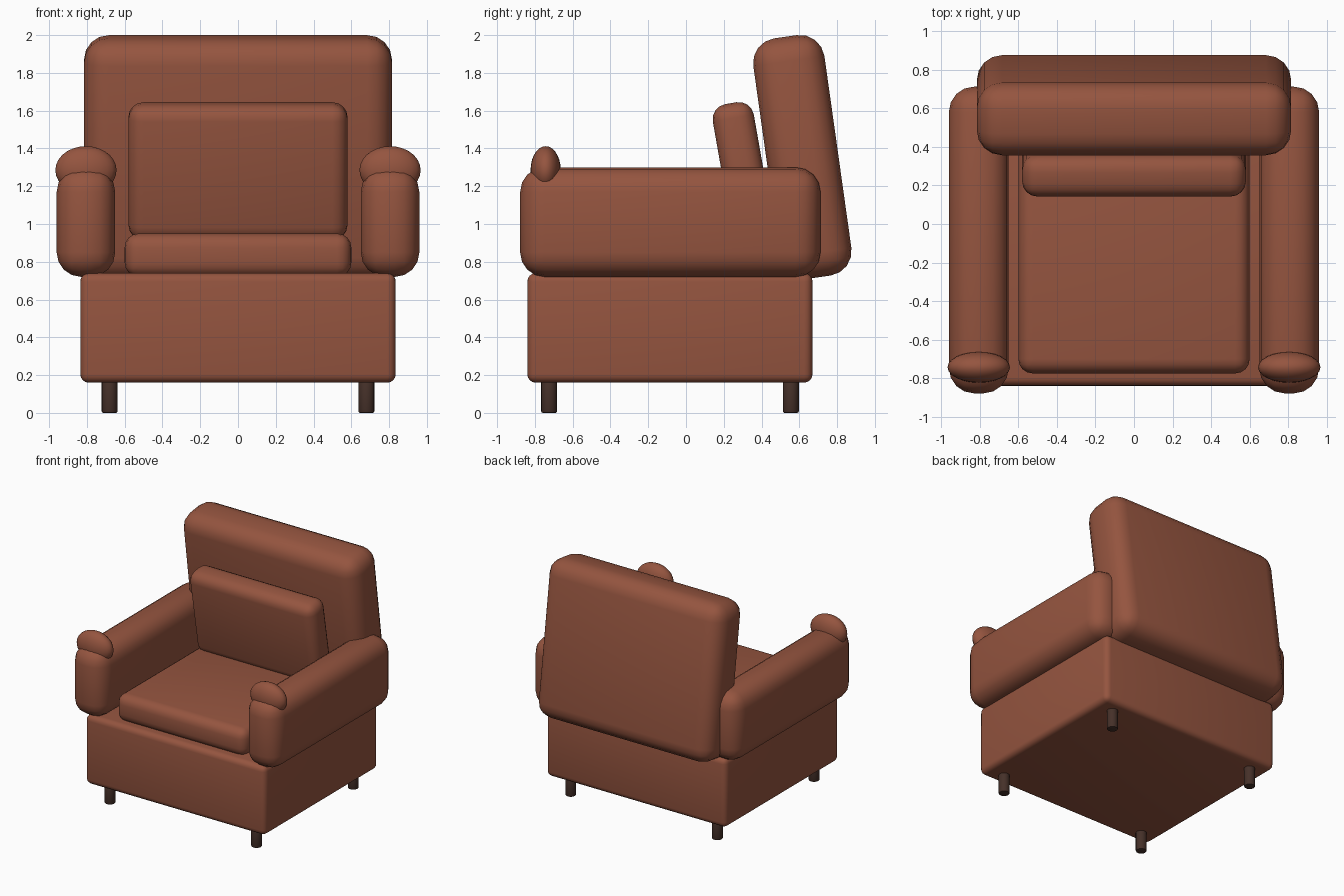
import bpy, math

if "Cube" in bpy.data.objects:
    bpy.data.objects.remove(bpy.data.objects["Cube"])


def material(name, color):
    m = bpy.data.materials.new(name)
    m.diffuse_color = (*color, 1)
    m.use_nodes = True
    m.node_tree.nodes["Principled BSDF"].inputs["Base Color"].default_value = m.diffuse_color
    return m


LEATHER = material("brown_leather", (0.30, 0.09, 0.05))
WOOD = material("dark_wood", (0.06, 0.03, 0.022))


def finish(ob, name, mat, bevel=0, segments=4):
    ob.name = name
    ob.data.materials.append(mat)
    bpy.ops.object.transform_apply(location=False, rotation=False, scale=True)
    if bevel:
        mod = ob.modifiers.new("rounding", 'BEVEL')
        mod.width = bevel
        mod.segments = segments
        mod.limit_method = 'ANGLE'
        mod.angle_limit = math.radians(40)
        bpy.ops.object.modifier_apply(modifier=mod.name)
    bpy.ops.object.shade_smooth_by_angle(angle=math.radians(40))
    return ob


def cushion(name, center, size, bevel, tilt=0):
    bpy.ops.mesh.primitive_cube_add(size=1, location=center,
                                    rotation=(math.radians(tilt), 0, 0))
    ob = bpy.context.object
    ob.scale = size
    return finish(ob, name, LEATHER, bevel)


# Body and cushions
cushion("base", (0, -0.085, 0.45), (1.67, 1.51, 0.58), 0.045)
cushion("seat_cushion", (0, -0.165, 0.835), (1.20, 1.22, 0.23), 0.075)
cushion("backrest", (0, 0.616, 1.355), (1.63, 0.38, 1.285), 0.13, 8)
cushion("back_cushion", (0, 0.30, 1.28), (1.16, 0.22, 0.73), 0.08, 10)

for sx, side in ((-1, "left"), (1, "right")):
    # Armrests with flattened knobs near the front
    cushion(side + "_armrest", (sx * 0.805, -0.083, 1.01), (0.31, 1.59, 0.58), 0.13)
    bpy.ops.mesh.primitive_uv_sphere_add(segments=24, ring_count=14, radius=1,
                                         location=(sx * 0.805, -0.743, 1.285))
    bpy.context.object.scale = (0.162, 0.08, 0.127)
    finish(bpy.context.object, side + "_armrest_knob", LEATHER)
    # Legs
    for y, end in ((-0.725, "front"), (0.555, "back")):
        bpy.ops.mesh.primitive_cylinder_add(vertices=16, radius=0.042, depth=0.18,
                                            location=(sx * 0.68, y, 0.09))
        finish(bpy.context.object, f"{end}_{side}_leg", WOOD, 0.008, 2)
